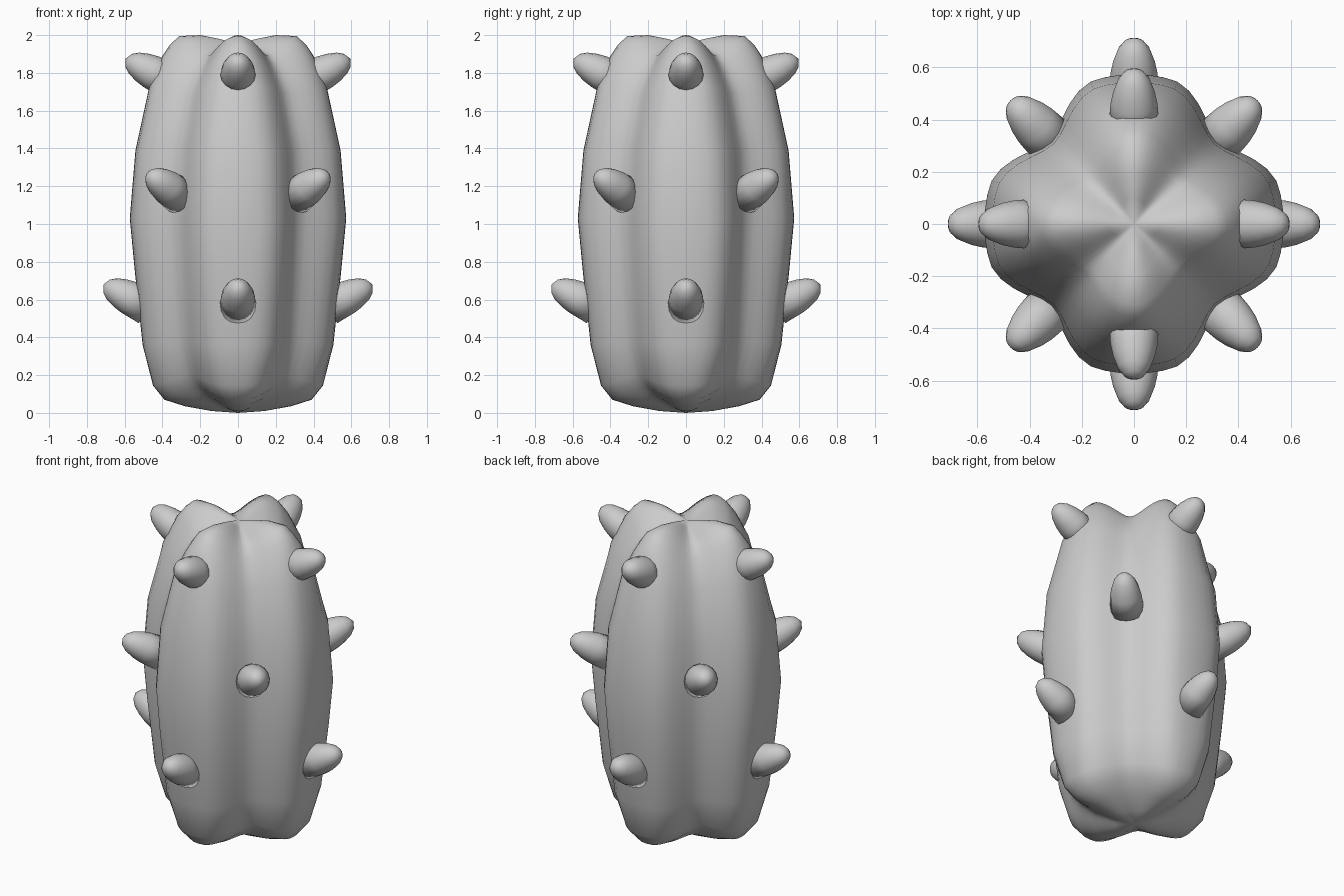
import bpy, bmesh, math
from mathutils import Vector

cube = bpy.data.objects.get("Cube")
if cube:
    bpy.data.objects.remove(cube, do_unlink=True)

grey = bpy.data.materials.new("plain_grey")
grey.use_nodes = True
grey.diffuse_color = (0.6, 0.6, 0.6, 1)
bsdf = next(n for n in grey.node_tree.nodes if n.type == 'BSDF_PRINCIPLED')
bsdf.inputs["Base Color"].default_value = (0.6, 0.6, 0.6, 1)
bsdf.inputs["Roughness"].default_value = 0.8


def loft(name, rings, bottom, top):
    """Skin closed rings from bottom to top; each end closes on a point."""
    bm = bmesh.new()
    rows = [[bm.verts.new(p) for p in ring] for ring in rings]
    low, high = bm.verts.new(bottom), bm.verts.new(top)
    n = len(rows[0])
    for i in range(n):
        j = (i + 1) % n
        for a, b in zip(rows, rows[1:]):
            bm.faces.new((a[i], a[j], b[j], b[i]))
        bm.faces.new((low, rows[0][j], rows[0][i]))
        bm.faces.new((rows[-1][i], rows[-1][j], high))
    for f in bm.faces:
        f.smooth = True
    mesh = bpy.data.meshes.new(name)
    bm.to_mesh(mesh)
    bm.free()
    mesh.materials.append(grey)
    obj = bpy.data.objects.new(name, mesh)
    bpy.context.collection.objects.link(obj)
    return obj


# Body: four lobes; each station gives lobe radius and height,
# groove radius and height, and the angle where the lobe starts to fall off
stations = [
    (.14, .01, .11, .03, 0), (.28, .035, .22, .08, 0), (.39, .07, .30, .14, 3),
    (.45, .145, .35, .2, 7), (.505, .36, .405, .38, 12), (.547, .757, .44, .757, 14),
    (.573, 1.03, .458, 1.03, 14), (.543, 1.39, .435, 1.39, 14),
    (.468, 1.735, .36, 1.69, 8), (.40, 1.89, .30, 1.80, 3), (.36, 1.95, .265, 1.85, 0),
    (.31, 1.995, .23, 1.89, 0), (.2, 2.0, .15, 1.92, 0), (.1, 1.98, .08, 1.945, 0),
]
SEGMENTS = 64


def body_ring(lobe_r, lobe_z, groove_r, groove_z, start):
    ring = []
    for i in range(SEGMENTS):
        a = math.tau * i / SEGMENTS
        off = abs((math.degrees(a) + 45) % 90 - 45)
        t = max(0, (off - start) / (45 - start))
        w = t * t * (3 - 2 * t)
        r = lobe_r + (groove_r - lobe_r) * w
        z = lobe_z + (groove_z - lobe_z) * w
        ring.append((r * math.cos(a), r * math.sin(a), z))
    return ring


loft("body", [body_ring(*s) for s in stations], (0, 0, 0), (0, 0, 1.955))

# Spikes: blunt cones leaning upward, given as distance back from the tip and radius
spike_profile = [(.26, .098), (.15, .09), (.1, .08), (.05, .062), (.018, .038)]


def spike(name, tip_r, tip_z, angle):
    lean = math.radians(27)
    out = Vector((math.cos(angle), math.sin(angle), 0))
    axis = out * math.cos(lean) + Vector((0, 0, math.sin(lean)))
    side = Vector((-math.sin(angle), math.cos(angle), 0))
    up = axis.cross(side)
    tip = out * tip_r + Vector((0, 0, tip_z))
    rings = []
    for back, r in spike_profile:
        rings.append([tip - axis * back + (side * math.cos(k * math.tau / 16)
                      + up * math.sin(k * math.tau / 16)) * r for k in range(16)])
    loft(name, rings, tip - axis * spike_profile[0][0], tip)


# Three tiers: lower and upper on the lobes, middle in the grooves
for tier, tip_r, tip_z, turn in (("lower", .712, .68, 0), ("middle", .668, 1.265, 45),
                                 ("upper", .595, 1.875, 0)):
    for k in range(4):
        spike(f"{tier}_spike_{k + 1}", tip_r, tip_z, math.radians(turn + 90 * k))
